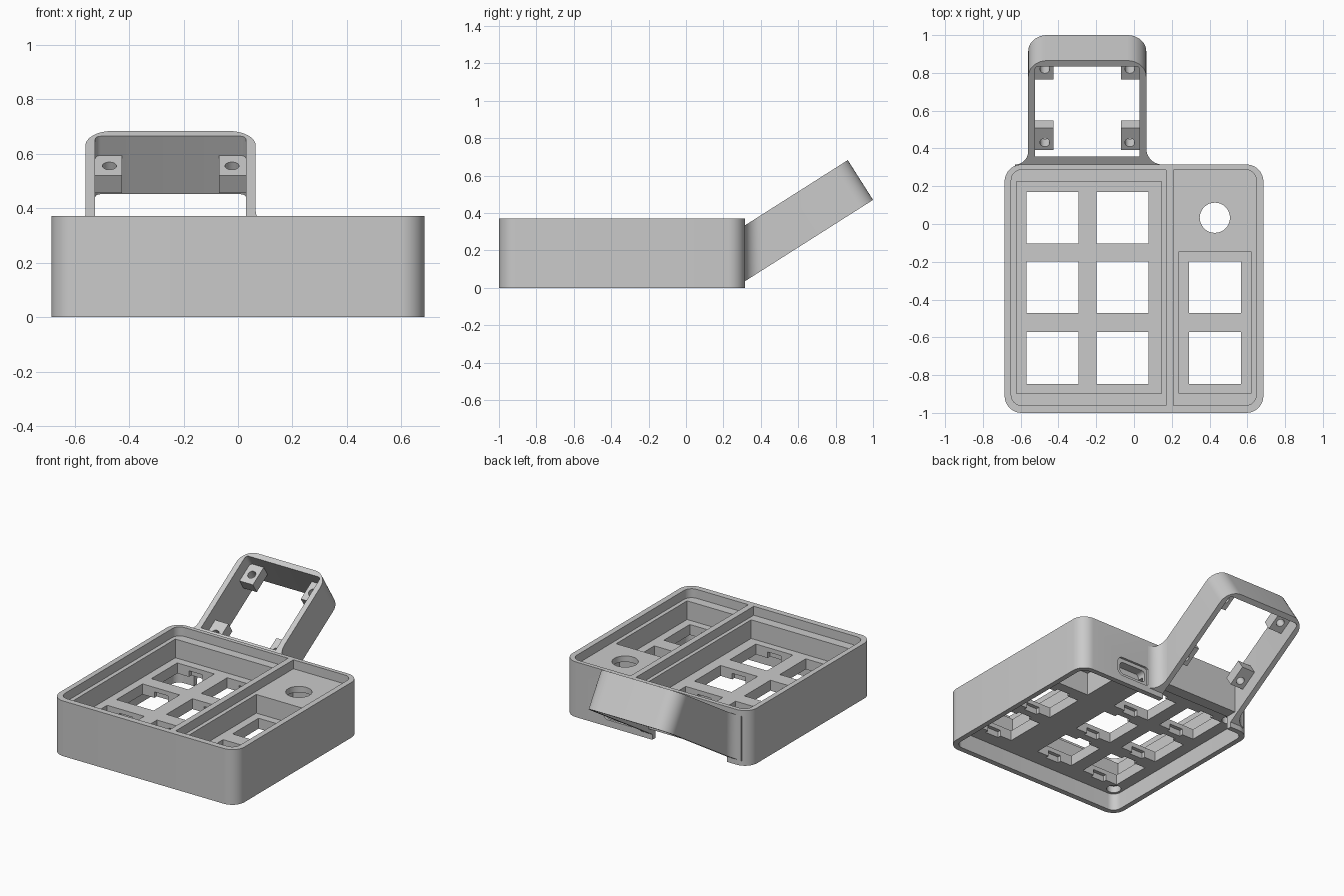
import bpy, bmesh, math

if "Cube" in bpy.data.objects:
    bpy.data.objects.remove(bpy.data.objects["Cube"])

grey = bpy.data.materials.new("matte grey")
grey.diffuse_color = (0.59, 0.59, 0.59, 1)
grey.use_nodes = True
grey.node_tree.nodes["Principled BSDF"].inputs["Base Color"].default_value = grey.diffuse_color


def solid(name, pts, lo, hi):
    """Prism over a counter-clockwise outline; lo / hi map an outline point to its 3D position."""
    bm = bmesh.new()
    a = [bm.verts.new(lo(*p)) for p in pts]
    b = [bm.verts.new(hi(*p)) for p in pts]
    bm.faces.new(a[::-1])
    bm.faces.new(b)
    for i in range(len(pts)):
        j = (i + 1) % len(pts)
        bm.faces.new((a[i], a[j], b[j], b[i]))
    bmesh.ops.recalc_face_normals(bm, faces=bm.faces)
    me = bpy.data.meshes.new(name)
    bm.to_mesh(me)
    bm.free()
    me.materials.append(grey)
    ob = bpy.data.objects.new(name, me)
    bpy.context.collection.objects.link(ob)
    return ob


def upright(name, pts, z0, z1):
    return solid(name, pts, lambda x, y: (x, y, z0), lambda x, y: (x, y, z1))


def arc(cx, cy, r, a0, a1, n=10):
    return [(cx + r * math.cos(math.radians(a0 + (a1 - a0) * i / n)),
             cy + r * math.sin(math.radians(a0 + (a1 - a0) * i / n))) for i in range(n + 1)]


def rect(x0, y0, x1, y1, radii=(0, 0, 0, 0)):
    """Rectangle with radii for the corners: front-left, front-right, back-right, back-left."""
    pts = []
    corners = [(x0, y0, 1, 1), (x1, y0, -1, 1), (x1, y1, -1, -1), (x0, y1, 1, -1)]
    for k, ((x, y, sx, sy), r) in enumerate(zip(corners, radii)):
        pts += arc(x + sx * r, y + sy * r, r, 180 + 90 * k, 270 + 90 * k) if r else [(x, y)]
    return pts


def circle(x, y, r):
    return arc(x, y, r, 0, 360, 32)[:-1]


def cut(target, cutter):
    mod = target.modifiers.new("cut", 'BOOLEAN')
    mod.operation, mod.solver, mod.object = 'DIFFERENCE', 'EXACT', cutter
    bpy.context.view_layer.objects.active = target
    bpy.ops.object.modifier_apply(modifier=mod.name)
    bpy.data.objects.remove(cutter)


def smooth(ob):
    bpy.ops.object.select_all(action='DESELECT')
    ob.select_set(True)
    bpy.context.view_layer.objects.active = ob
    bpy.ops.object.shade_smooth_by_angle(angle=math.radians(30))


# Main case
LEDGE, FLOOR, CEIL, TOP = 0.31, 0.185, 0.115, 0.37
case = upright("case", rect(-.685, -1, .685, .315, (.09,) * 4), 0, TOP)

# Lid recesses, key wells and the open underside
for pts, z0, z1 in [
        (rect(-.65, -.96, .17, .287, (.055, 0, 0, .055)), LEDGE, .5),
        (rect(.21, -.96, .647, .287, (0, .055, .055, 0)), LEDGE, .5),
        (rect(-.622, -.897, .145, .225), FLOOR, .5),
        (rect(.237, -.897, .62, -.145), FLOOR, .5),
        (rect(-.65, -.963, .65, .28, (.055,) * 4), -.1, CEIL)]:
    cut(case, upright("cutter", pts, z0, z1))

# Key holes with clip undercuts
H = .1375
for x in (-.432, -.062, .428):
    for y in (.033, -.335, -.71):
        if x > 0 and y > 0:
            continue
        cut(case, upright("cutter", rect(x - H, y - H, x + H, y + H), .01, .25))
        cut(case, upright("cutter", rect(x - .05, y - H - .025, x + .05, y + H + .025), .02, FLOOR - .03))

# Dial hole with a pocket below it
cut(case, upright("cutter", rect(.29, -.105, .565, .17), .01, .27))
cut(case, upright("cutter", circle(.428, .033, .08), .2, .5))

# Screw holes in the ceiling
for x in (-.59, .59):
    for y in (-.9, .22):
        cut(case, upright("cutter", circle(x, y, .045), .05, .16))

# Rear port: shallow rounded recess and a slot through the wall
for w, h, r, y0 in ((.13, .065, .04, .3), (.1, .04, .025, .24)):
    cut(case, solid("cutter", rect(.265 - w, .11 - h, .265 + w, .11 + h, (r,) * 4),
                    lambda x, z: (x, y0, z), lambda x, z: (x, .4, z)))

# Cable passage under the back wall, between the frame arms
X0, X1, WALL = -.56, .065, .036
PASS = .09
cut(case, upright("cutter", rect(X0 + WALL, .2, X1 - WALL, .5), -.1, PASS))
smooth(case)

# Tilted display frame: s runs down the slope, n across it, from the far top edge
ANG = math.radians(32.4)
C, S = math.cos(ANG), math.sin(ANG)
FY, FZ, DEPTH, JOIN = .865, .683, .252, .3


def tilt(x, s, n):
    if s < -5:  # ends meeting the case
        s = (JOIN - FY + n * S) / C
    return (x, FY + s * C - n * S, FZ + s * S + n * C)


outer = arc(X1 - .1, -.1, .1, 0, 90) + arc(X0 + .1, -.1, .1, 90, 180)
inner = arc(X0 + WALL + .02, -WALL - .02, .02, 180, 90, 5) + arc(X1 - WALL - .02, -WALL - .02, .02, 90, 0, 5)
u_shape = [(X1, -9)] + outer + [(X0, -9), (X0 + WALL, -9)] + inner + [(X1 - WALL, -9)]
frame = solid("display_frame", u_shape,
              lambda x, s: tilt(x, s, -DEPTH), lambda x, s: tilt(x, s, 0))
smooth(frame)


# Upright pieces between the two sloping planes of the frame
def z_at(y, n):
    return FZ + n * C + (y - FY + n * S) * S / C


def sloped(name, pts, floor=0):
    ob = solid(name, pts, lambda x, y: (x, y, max(floor, z_at(y, -DEPTH))), lambda x, y: (x, y, z_at(y, 0)))
    smooth(ob)


RL, RR = .07, .085
sloped("frame_root", rect(X0 + .01, JOIN, X1 - .01, .357), PASS)
sloped("fillet_left", [(X0 + .01, JOIN), (X0 + .01, .315 + RL)]
       + arc(X0 - RL, .315 + RL, RL, 0, -90) + [(X0 - RL, JOIN)])
sloped("fillet_right", [(X1 - .01, JOIN), (X1 + RR, JOIN)]
       + arc(X1 + RR, .315 + RR, RR, -90, -180) + [(X1 - .01, .315 + RR)])

# Screw tabs inside the frame
for xa, xb, hx in ((X0 + WALL - .003, -.425, -.472), (-.07, X1 - WALL + .003, -.022)):
    for sa, sb, hs in ((-.172, -WALL + .002, -.107), (-.614, -.477, -.567)):
        tab = solid("screw_tab", rect(xa, sa, xb, sb),
                    lambda x, s: tilt(x, s, -.16), lambda x, s: tilt(x, s, -.084))
        cut(tab, solid("cutter", circle(hx, hs, .026),
                       lambda x, s: tilt(x, s, -.2), lambda x, s: tilt(x, s, -.05)))
        smooth(tab)
